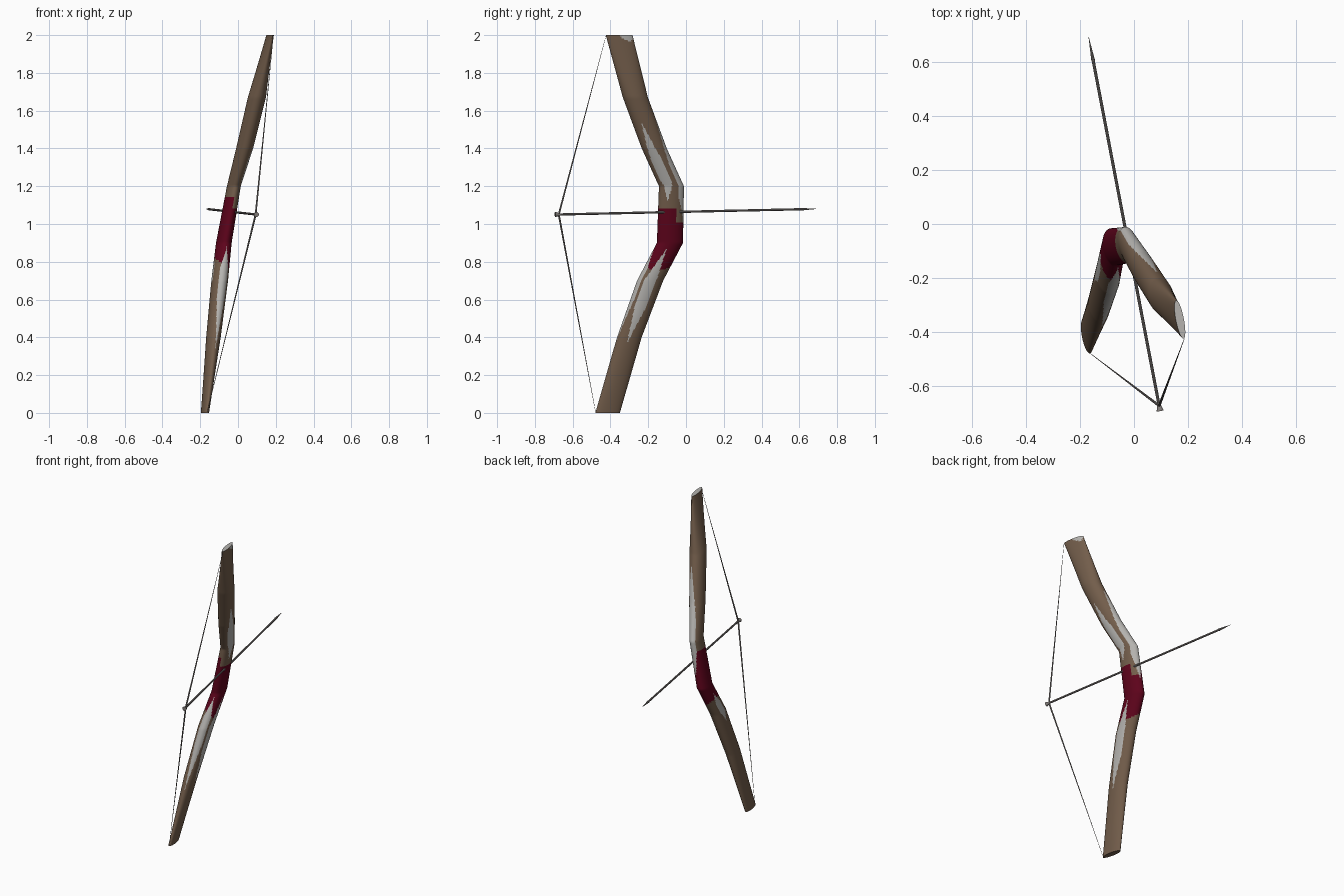
import bpy, bmesh, math
from mathutils import Vector

if "Cube" in bpy.data.objects:
    bpy.data.objects.remove(bpy.data.objects["Cube"])

def mat(name, r, g, b):
    m = bpy.data.materials.new(name)
    m.diffuse_color = (r, g, b, 1)
    m.use_nodes = True
    m.node_tree.nodes["Principled BSDF"].inputs["Base Color"].default_value = m.diffuse_color
    return m

BROWN = mat("brown wood", 0.17, 0.11, 0.07)
WHITE = mat("pale horn", 0.46, 0.45, 0.43)
RED = mat("crimson grip", 0.11, 0.001, 0.011)
GREY = mat("grey shaft", 0.22, 0.2, 0.19)

# Bow stations: z, centre x, centre y, half thickness, half depth
STATIONS = [
    (0.00, -0.175, -0.415, 0.018, 0.066), (0.40, -0.130, -0.300, 0.037, 0.066),
    (0.70, -0.097, -0.190, 0.043, 0.070), (0.90, -0.075, -0.085, 0.040, 0.070),
    (1.20, -0.022, -0.077, 0.035, 0.067), (1.40, 0.035, -0.168, 0.044, 0.067),
    (1.67, 0.100, -0.268, 0.047, 0.067), (2.00, 0.170, -0.354, 0.015, 0.072)]
YAW = 0.19          # the whole bow is turned slightly about z
SIDES = 72
STEPS = 240

def station(z):
    for p, q in zip(STATIONS, STATIONS[1:]):
        if z <= q[0] + 1e-6:
            t = (z - p[0]) / (q[0] - p[0])
            return [u + (v - u) * t for u, v in zip(p, q)]

def in_patch(z, ang, z0, zmid, z1, a0, a1):
    """Leaf-shaped patch, widest at zmid, pointed at z0 and z1."""
    if not z0 < z < z1:
        return False
    w = (z - z0) / (zmid - z0) if z < zmid else (z1 - z) / (z1 - zmid)
    half = (a1 - a0) / 2 * min(1, w * 1.4)
    d = (ang - (a0 + a1) / 2 + 180) % 360 - 180
    return abs(d) < half

# Pale inlay patches: z start, widest z, z end, angle range round the limb
PATCHES = [(0.98, 1.20, 1.62, 32, 118), (1.12, 1.27, 1.54, -48, 5),
           (0.37, 0.64, 0.87, -34, 20), (0.34, 0.72, 0.88, -115, -50),
           (0.64, 0.74, 0.85, 150, 195), (1.965, 2.0, 2.5, 0, 80)]

def colour_index(z, ang):
    for p in PATCHES:
        if in_patch(z, ang, *p):
            return 1
    # the grip wrap ends at a different height on each side
    if 80 < ang < 270:
        top = 1.14
    elif 18 < ang <= 80:
        top = 1.01
    else:
        top = 1.085
    bottom = 0.785 - 0.03 * math.cos(math.radians(ang))
    return 2 if bottom < z < top else 0

# Bow limbs and grip as one lofted body
bm = bmesh.new()
rings = []
for i in range(STEPS + 1):
    z, cx, cy, a, b = station(2 * i / STEPS)
    ring = []
    for k in range(SIDES):
        t = 2 * math.pi * k / SIDES
        u, v = a * math.cos(t), b * math.sin(t)
        ring.append(bm.verts.new((cx + u * math.cos(YAW) - v * math.sin(YAW),
                                  cy + u * math.sin(YAW) + v * math.cos(YAW), 2 * i / STEPS)))
    rings.append(ring)
for i in range(STEPS):
    for k in range(SIDES):
        n = (k + 1) % SIDES
        f = bm.faces.new((rings[i][k], rings[i][n], rings[i + 1][n], rings[i + 1][k]))
        f.material_index = colour_index(2 * (i + 0.5) / STEPS, 360 * (k + 0.5) / SIDES)
bm.faces.new(rings[0][::-1])
bm.faces.new(rings[-1]).material_index = 1
me = bpy.data.meshes.new("bow")
bm.to_mesh(me)
bm.free()
for m in (BROWN, WHITE, RED):
    me.materials.append(m)
bow = bpy.data.objects.new("bow", me)
bpy.context.collection.objects.link(bow)

def smooth(ob):
    bpy.ops.object.select_all(action='DESELECT')
    ob.select_set(True)
    bpy.context.view_layer.objects.active = ob
    bpy.ops.object.shade_smooth_by_angle(angle=math.radians(35))

smooth(bow)

def rod(name, p, q, r1, r2, m, sides=10):
    p, q = Vector(p), Vector(q)
    bpy.ops.mesh.primitive_cone_add(vertices=sides, radius1=r1, radius2=r2,
                                    depth=(q - p).length, location=(p + q) / 2)
    ob = bpy.context.object
    ob.name = name
    ob.rotation_euler = (q - p).to_track_quat('Z', 'Y').to_euler()
    ob.data.materials.append(m)
    smooth(ob)
    return ob

# Arrow: flared nock, shaft, pointed head
TAIL, TIP = Vector((0.097, -0.693, 1.05)), Vector((-0.168, 0.693, 1.08))
def along(t):
    return TAIL.lerp(TIP, t)
rod("arrow_nock", along(0), along(0.02), 0.014, 0.006, GREY)
rod("arrow_shaft", along(0.015), along(0.94), 0.006, 0.006, GREY)
rod("arrow_head", along(0.935), along(1), 0.0075, 0.0005, GREY)

# Drawn bowstring, thinning towards the limb tips
NOCK = along(0.014)
rod("upper_string", NOCK, (0.187, -0.424, 1.995), 0.005, 0.0008, GREY, 8)
rod("lower_string", NOCK, (-0.163, -0.479, 0.005), 0.005, 0.0008, GREY, 8)
